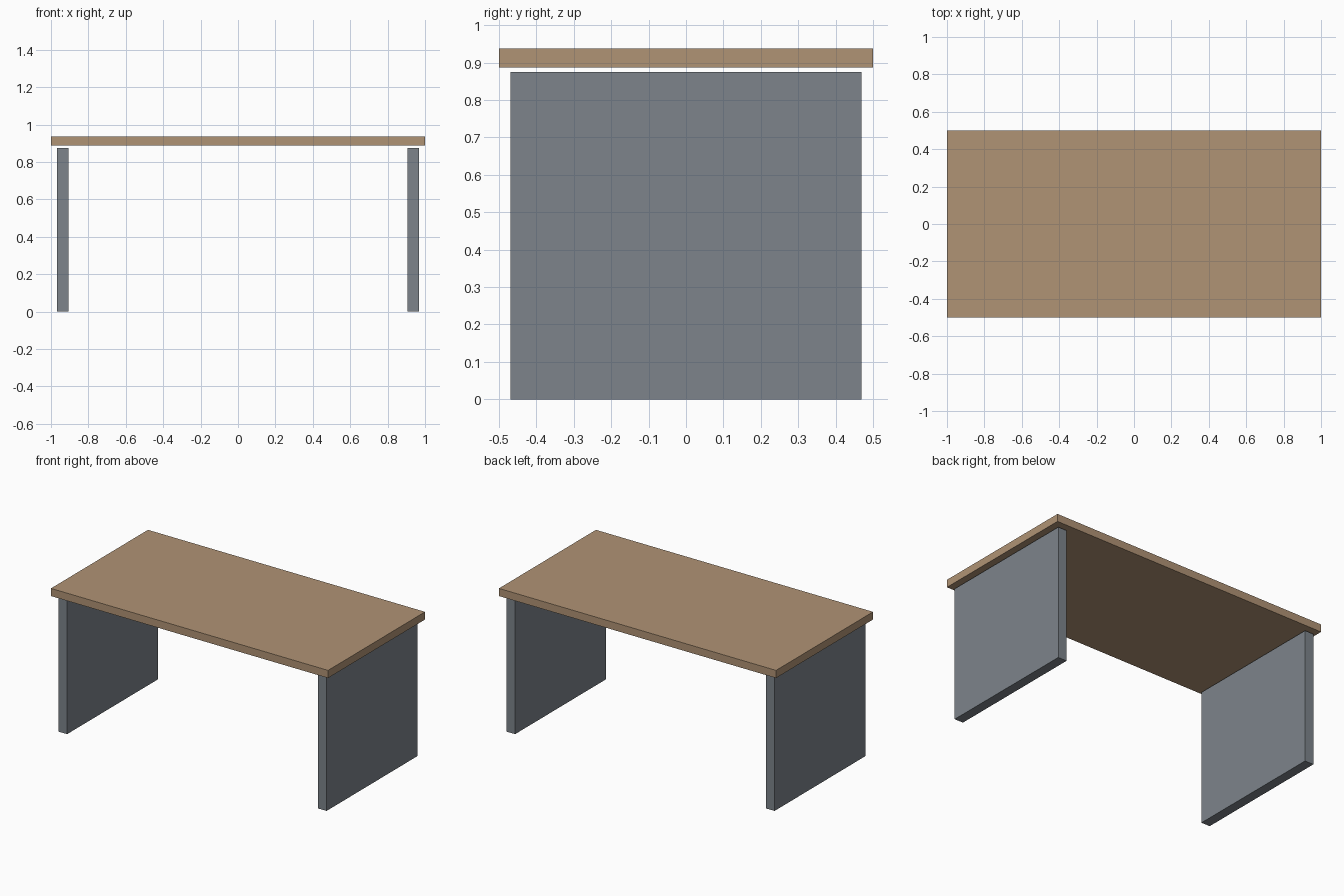
import bpy

if "Cube" in bpy.data.objects:
    bpy.data.objects.remove(bpy.data.objects["Cube"])


def make_material(name, colour):
    mat = bpy.data.materials.new(name)
    mat.diffuse_color = (*colour, 1.0)
    mat.use_nodes = True
    mat.node_tree.nodes["Principled BSDF"].inputs["Base Color"].default_value = mat.diffuse_color
    return mat


def make_box(name, size, centre, mat):
    bpy.ops.mesh.primitive_cube_add(size=1, location=centre)
    obj = bpy.context.object
    obj.name = name
    obj.scale = size
    bpy.ops.object.transform_apply(location=False, rotation=False, scale=True)
    obj.data.materials.append(mat)
    return obj


wood = make_material("light wood", (0.434, 0.292, 0.178))
grey = make_material("slate grey", (0.205, 0.231, 0.258))

# Table top, floating just above the side panels
make_box("table_top", (2.0, 1.0, 0.05), (0, 0, 0.9125), wood)

# Solid side panels that act as legs
for side, label in ((-1, "left"), (1, "right")):
    make_box(label + "_leg_panel", (0.0625, 0.9375, 0.875),
             (side * 0.9365, 0, 0.4375), grey)
